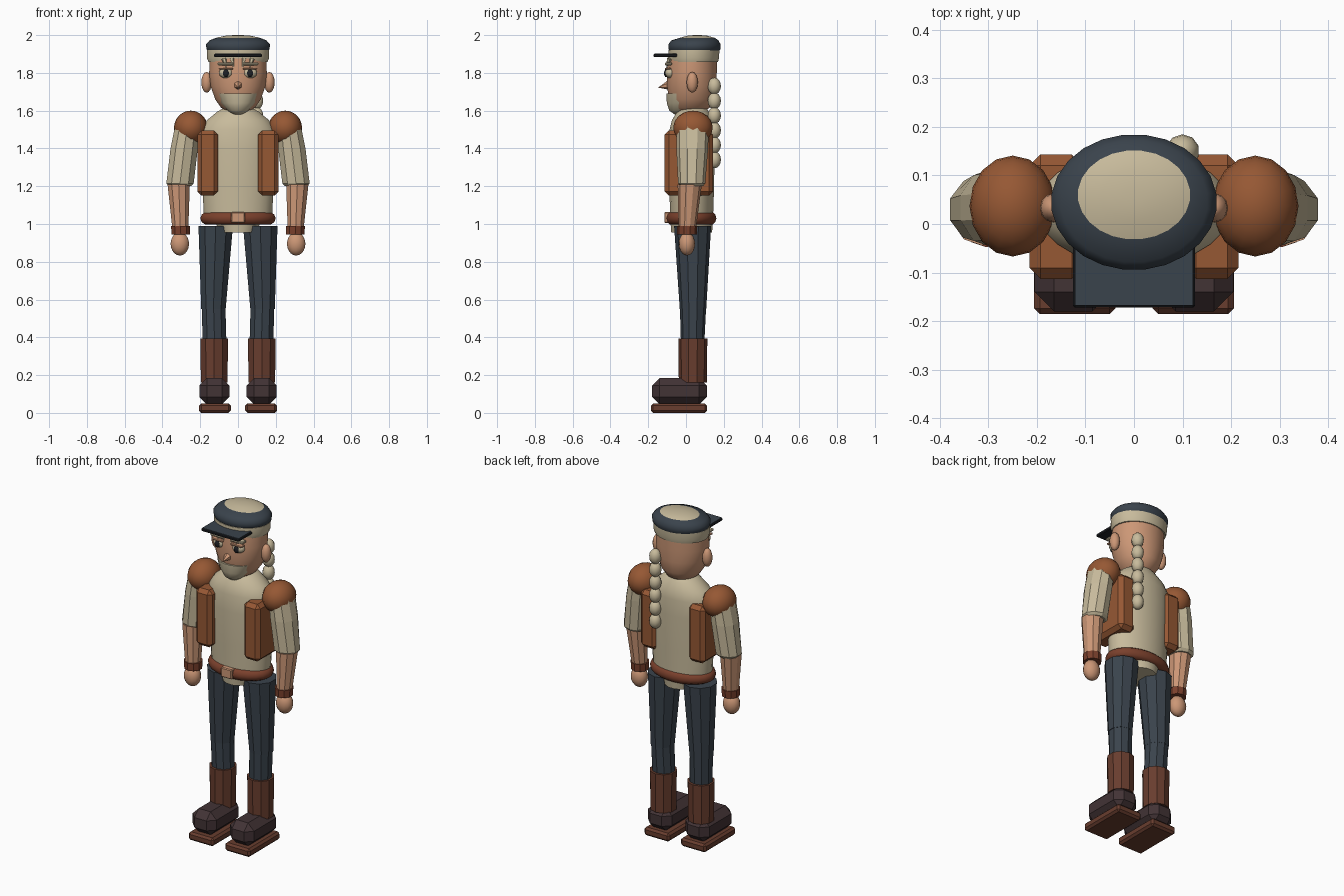
import bpy, bmesh, math
from mathutils import Vector

if "Cube" in bpy.data.objects:
    bpy.data.objects.remove(bpy.data.objects["Cube"])


def mat(name, r, g, b):
    m = bpy.data.materials.new(name)
    lin = [((c / 255 + 0.055) / 1.055) ** 2.4 for c in (r, g, b)]
    m.diffuse_color = (*lin, 1)
    m.use_nodes = True
    m.node_tree.nodes["Principled BSDF"].inputs["Base Color"].default_value = m.diffuse_color
    return m


CREAM = mat("cream", 200, 187, 156)
SKIN = mat("skin", 204, 151, 118)
LEATHER = mat("tan_leather", 150, 88, 52)
BELT = mat("belt_brown", 122, 64, 44)
BOOT = mat("boot_brown", 104, 61, 46)
SHOE = mat("dark_shoe", 66, 51, 53)
NAVY = mat("dark_navy", 58, 67, 76)
BLACK = mat("near_black", 30, 32, 36)


def finish(name, bm, mats, smooth=None):
    bmesh.ops.recalc_face_normals(bm, faces=bm.faces)
    me = bpy.data.meshes.new(name)
    bm.to_mesh(me)
    bm.free()
    ob = bpy.data.objects.new(name, me)
    bpy.context.collection.objects.link(ob)
    for m in mats if isinstance(mats, list) else [mats]:
        me.materials.append(m)
    if smooth:
        bpy.ops.object.select_all(action='DESELECT')
        ob.select_set(True)
        bpy.context.view_layer.objects.active = ob
        bpy.ops.object.shade_smooth_by_angle(angle=math.radians(smooth))
    return ob


def loft(name, rings, n, mats, smooth=None):
    """Skin elliptical rings given as (cx, cy, z, rx, ry)."""
    bm = bmesh.new()
    loops = []
    for cx, cy, z, rx, ry in rings:
        loops.append([bm.verts.new((cx + rx * math.cos(2 * math.pi * (i + .5) / n),
                                    cy + ry * math.sin(2 * math.pi * (i + .5) / n), z))
                      for i in range(n)])
    for a, b in zip(loops, loops[1:]):
        for i in range(n):
            j = (i + 1) % n
            bm.faces.new((a[i], a[j], b[j], b[i]))
    bm.faces.new(loops[0][::-1])
    bm.faces.new(loops[-1])
    return finish(name, bm, mats, smooth)


def ball(name, c, r, m, u=16, v=10, smooth=40):
    bm = bmesh.new()
    bmesh.ops.create_uvsphere(bm, u_segments=u, v_segments=v, radius=1)
    for p in bm.verts:
        p.co = Vector([c[k] + r[k] * p.co[k] for k in range(3)])
    return finish(name, bm, m, smooth)


def box(name, lo, hi, m, bevel=0.0):
    bm = bmesh.new()
    bmesh.ops.create_cube(bm, size=1)
    for p in bm.verts:
        p.co = Vector([(lo[k] + hi[k]) / 2 + (hi[k] - lo[k]) * p.co[k] for k in range(3)])
    if bevel:
        bmesh.ops.bevel(bm, geom=bm.edges[:], offset=bevel, segments=1, affect='EDGES')
    return finish(name, bm, m)


def cone(name, base, tip, r, m, n=6):
    base, tip = Vector(base), Vector(tip)
    d = tip - base
    bm = bmesh.new()
    bmesh.ops.create_cone(bm, cap_ends=True, segments=n, radius1=r, radius2=0, depth=d.length)
    q = d.to_track_quat('Z', 'Y')
    for p in bm.verts:
        p.co = (base + tip) / 2 + q @ p.co
    return finish(name, bm, m)


# Torso and pelvis
loft("torso", [(0, .03, 1.0, .175, .115), (0, .03, 1.06, .183, .115), (0, .03, 1.2, .19, .12),
               (0, .03, 1.4, .198, .122), (0, .032, 1.5, .2, .12), (0, .035, 1.55, .165, .11),
               (0, .037, 1.595, .11, .085), (0, .04, 1.62, .065, .065)], 24, CREAM, 50)
loft("pelvis", [(0, .03, .955, .1, .11), (0, .03, 1.02, .125, .115)], 16, CREAM, 40)
loft("neck", [(0, .04, 1.56, .07, .07), (0, .04, 1.66, .07, .07)], 14, SKIN, 40)

# Belt and buckle
loft("belt", [(0, .028, .998, .175, .115), (0, .028, 1.01, .194, .128), (0, .028, 1.03, .201, .134),
              (0, .028, 1.05, .194, .128), (0, .028, 1.062, .175, .115)], 24, BELT, 60)
box("buckle", (-.036, -.115, 1.006), (.036, -.08, 1.064), SKIN, .005)

# Head
loft("head", [(0, .02, 1.585, .045, .06), (0, .025, 1.615, .09, .1), (0, .03, 1.66, .122, .122),
              (0, .03, 1.73, .146, .131), (0, .03, 1.8, .154, .134), (0, .035, 1.88, .15, .13)],
     24, SKIN, 50)
cone("nose", (0, -.09, 1.735), (0, -.148, 1.722), .026, SKIN)

# Beard: rounded chin cover with a straight upper edge
loft("beard", [(0, -.04, 1.58, .025, .02), (0, -.035, 1.6, .055, .055),
               (0, -.025, 1.64, .09, .078), (0, -.02, 1.69, .11, .086)], 16, CREAM, 40)

# Hair band with short fringe
loft("hair_band", [(0, .04, 1.857, .158, .13), (0, .04, 1.88, .166, .136),
                   (0, .042, 1.92, .166, .136)], 24, CREAM, 40)
for i, x in enumerate((-.075, -.03, .03, .075)):
    cone("fringe_%d" % i, (x, -.088, 1.875), (x * .8, -.105, 1.825), .014, CREAM, 5)

# Cap with a pale crown panel
cap = loft("cap", [(0, .045, 1.905, .15, .125), (0, .045, 1.925, .168, .138),
                   (0, .045, 1.95, .171, .14), (0, .047, 1.972, .152, .126),
                   (0, .06, 1.986, .116, .092), (0, .06, 1.997, .065, .052),
                   (0, .06, 2.0, .02, .016)], 24, [NAVY, CREAM], 50)
for f in cap.data.polygons:
    if f.center.z > 1.987:
        f.material_index = 1
box("cap_brim", (-.126, -.172, 1.884), (.126, -.03, 1.9), BLACK, .004)
box("cap_brim_top", (-.122, -.168, 1.899), (.122, -.05, 1.903), NAVY)

# Braid of beads
for i in range(6):
    ball("braid_bead_%d" % i, (.1, .15, 1.73 - .078 * i), (.035, .035, .045), CREAM, 10, 8)

# Mirrored parts
for side, s in (("left", 1), ("right", -1)):
    def nm(part):
        return side + "_" + part

    def bx(part, lo, hi, m, bevel=0.0):
        a, b = sorted((s * lo[0], s * hi[0]))
        box(nm(part), (a, lo[1], lo[2]), (b, hi[1], hi[2]), m, bevel)

    # Face
    ball(nm("ear"), (s * .166, .033, 1.75), (.028, .03, .055), SKIN, 12, 8)
    ball(nm("eye"), (s * .064, -.085, 1.8), (.038, .026, .028), CREAM, 14, 8)
    ball(nm("pupil"), (s * .064, -.106, 1.798), (.017, .01, .021), BLACK, 10, 8)
    bx("eyelid", (.026, -.112, 1.817), (.102, -.08, 1.827), SKIN, .003)
    bx("eyebrow", (.025, -.112, 1.84), (.108, -.075, 1.855), CREAM, .004)

    # Vest panel
    bx("vest_panel", (.106, -.113, 1.15), (.215, .143, 1.495), LEATHER, .022)

    # Arm
    ball(nm("shoulder"), (s * .25, .037, 1.51), (.089, .104, .09), LEATHER, 16, 12)
    loft(nm("upper_arm"), [(s * .268, .035, 1.52, .068, .085), (s * .285, .033, 1.4, .076, .084),
                           (s * .307, .03, 1.215, .076, .072), (s * .307, .03, 1.2, .06, .06)],
         10, CREAM)
    loft(nm("forearm"), [(s * .314, .02, 1.21, .062, .064), (s * .305, .006, .97, .044, .046)],
         10, SKIN)
    loft(nm("cuff"), [(s * .303, .005, .945, .051, .052), (s * .304, .006, .99, .053, .054)],
         10, BELT)
    ball(nm("hand"), (s * .308, .005, .895), (.05, .043, .062), SKIN, 14, 10)

    # Leg
    loft(nm("thigh"), [(s * .13, .037, .55, .068, .07), (s * .118, .035, .99, .096, .098)], 10, NAVY)
    loft(nm("shin"), [(s * .124, .035, .37, .066, .062), (s * .129, .037, .55, .066, .069)], 10, NAVY)

    # Boot
    loft(nm("boot_shaft"), [(s * .126, .036, .16, .074, .074), (s * .126, .036, .393, .077, .077)],
         10, BOOT)
    bx("shoe", (.046, -.18, .045), (.205, .11, .185), SHOE, .04)
    bx("sole", (.038, -.186, 0), (.206, .112, .05), BOOT, .012)
